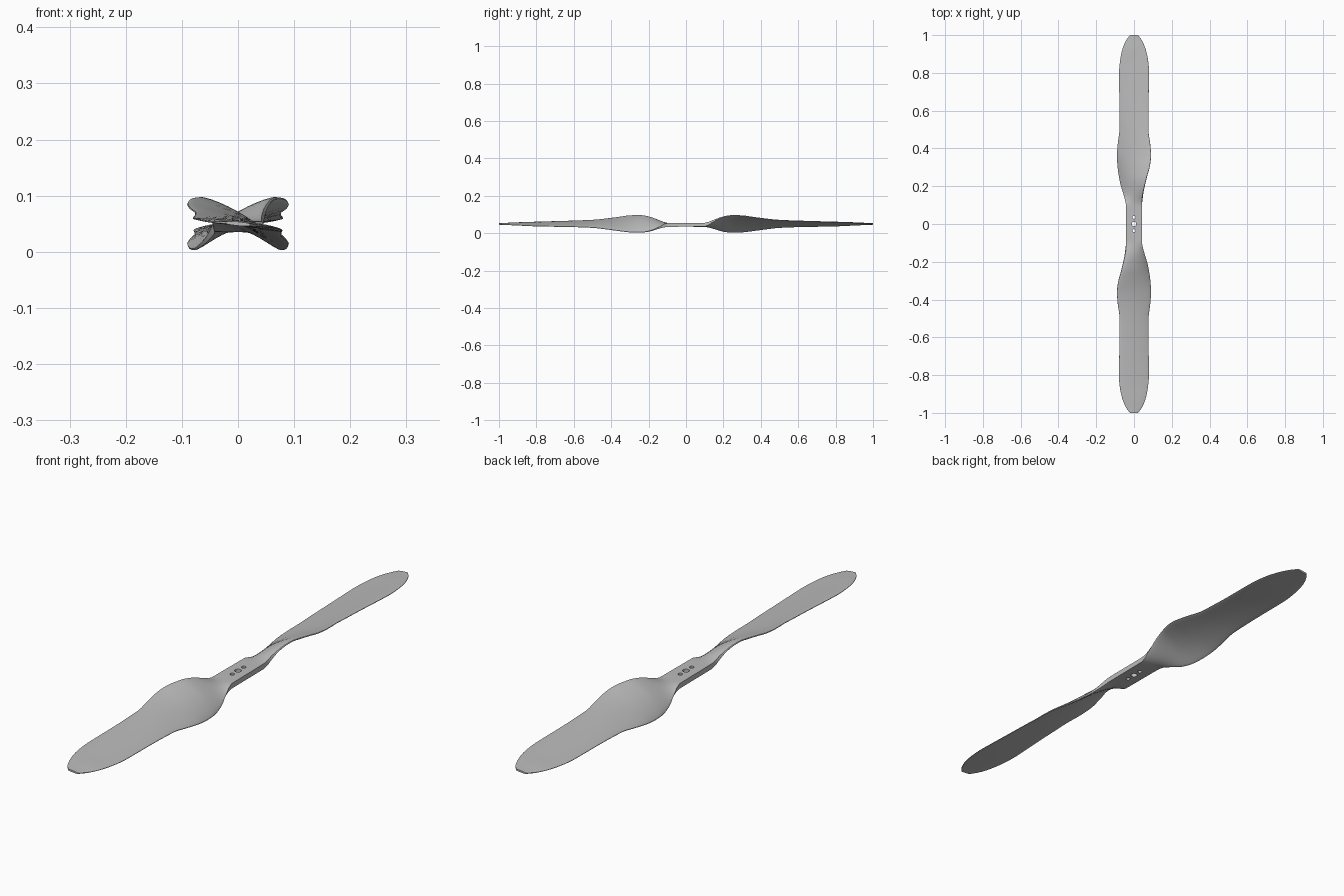
import bpy, bmesh, math
from mathutils import Vector

cube = bpy.data.objects.get("Cube")
if cube:
    bpy.data.objects.remove(cube)

grey = bpy.data.materials.new("light_grey")
grey.use_nodes = True
grey.diffuse_color = (0.5, 0.5, 0.5, 1)
grey.node_tree.nodes["Principled BSDF"].inputs["Base Color"].default_value = (0.5, 0.5, 0.5, 1)

# Stations: radius, high edge x, z, low edge x, z, thickness, edge bluntness, camber
STATIONS = [
    (0.00, .042, .045, -.042, .045, .020, 1.0, 0),
    (0.10, .042, .046, -.042, .044, .020, 1.0, 0),
    (0.15, .046, .068, -.052, .027, .018, .5, .003),
    (0.20, .056, .088, -.068, .010, .016, .25, .006),
    (0.25, .068, .096, -.079, .004, .015, .2, .008),
    (0.30, .082, .094, -.086, .006, .014, .2, .008),
    (0.36, .090, .086, -.090, .013, .013, .2, .007),
    (0.42, .086, .078, -.086, .021, .012, .2, .006),
    (0.50, .076, .070, -.077, .030, .011, .2, .005),
    (0.60, .076, .066, -.077, .034, .010, .2, .004),
    (0.80, .080, .060, -.079, .038, .009, .2, .003),
    (0.87, .074, .058, -.073, .041, .008, .2, .002),
    (0.93, .060, .055, -.060, .044, .008, .2, .002),
    (0.97, .043, .053, -.043, .046, .007, .3, .001),
    (1.00, .021, .052, -.021, .048, .007, .5, 0),
]


def station_at(r):
    """Smooth monotone blend of the stations at radius r."""
    s, last = STATIONS, len(STATIONS) - 1
    i = next(k for k in range(last) if r <= s[k + 1][0] + 1e-9)
    h = s[i + 1][0] - s[i][0]
    t = (r - s[i][0]) / h

    def slope(k, c):
        if k in (0, last):
            return 0 if k == 0 else (s[k][c] - s[k - 1][c]) / (s[k][0] - s[k - 1][0])
        a = (s[k][c] - s[k - 1][c]) / (s[k][0] - s[k - 1][0])
        b = (s[k + 1][c] - s[k][c]) / (s[k + 1][0] - s[k][0])
        return 2 * a * b / (a + b) if a * b > 0 else 0

    return [(2*t**3 - 3*t**2 + 1) * s[i][c] + (t**3 - 2*t**2 + t) * h * slope(i, c)
            + (3*t**2 - 2*t**3) * s[i + 1][c] + (t**3 - t**2) * h * slope(i + 1, c)
            for c in range(1, 8)]


def section(y):
    """Closed aerofoil loop at y; the negative half is the positive half turned about z."""
    xh, zh, xl, zl, thick, blunt, camber = station_at(abs(y))
    side = 1 if y >= 0 else -1
    high, low = Vector((xh, 0, zh)), Vector((xl, 0, zl))
    along = (high - low).normalized()
    normal = Vector((-along.z, 0, along.x))
    us = [-math.cos(math.pi * k / 14) for k in range(15)]

    def point(u, face):
        half = thick / 2 * (blunt + (1 - blunt) * math.sqrt(max(0, 1 - u * u)))
        p = (high + low) / 2 + (high - low) * u / 2 + normal * (camber * (1 - u * u) + face * half)
        return (p.x * side, y, p.z)

    top = [point(u, 1) for u in us]
    bottom = [point(u, -1) for u in us]
    if side < 0:
        top.reverse()
        bottom.reverse()
    return top + bottom[::-1]


# Blades and hub as one lofted body
radii = [0, .05, .08, .1] + [.1 + .02 * k for k in range(1, 44)] + [.975, .99, 1]
stations_y = [-r for r in radii[:0:-1]] + radii
bm = bmesh.new()
rings = [[bm.verts.new(p) for p in section(y)] for y in stations_y]
n = len(rings[0])
for a, b in zip(rings, rings[1:]):
    for k in range(n):
        bm.faces.new((a[k], a[(k + 1) % n], b[(k + 1) % n], b[k]))
bm.faces.new(rings[0])
bm.faces.new(rings[-1][::-1])
bmesh.ops.recalc_face_normals(bm, faces=bm.faces)
mesh = bpy.data.meshes.new("propeller")
bm.to_mesh(mesh)
bm.free()
mesh.materials.append(grey)
propeller = bpy.data.objects.new("propeller", mesh)
bpy.context.collection.objects.link(propeller)

# Shaft hole and two bolt holes
cutters = []
for y, radius in ((-.035, .008), (0, .012), (.035, .008)):
    bpy.ops.mesh.primitive_cylinder_add(vertices=24, radius=radius, depth=.2, location=(0, y, .045))
    cutter = bpy.context.object
    cutter.name = "hole_cutter"
    cutter.data.materials.append(grey)
    cutter.hide_render = True
    cutter.hide_set(True)
    mod = propeller.modifiers.new("hole", "BOOLEAN")
    mod.object = cutter
    mod.solver = "EXACT"
    cutters.append(cutter)

# Bake the holes and shade smoothly with crisp hub edges
bpy.context.view_layer.update()
baked = bpy.data.meshes.new_from_object(propeller.evaluated_get(bpy.context.evaluated_depsgraph_get()))
propeller.modifiers.clear()
propeller.data = baked
for cutter in cutters:
    bpy.data.objects.remove(cutter)
bpy.ops.object.select_all(action="DESELECT")
propeller.select_set(True)
bpy.context.view_layer.objects.active = propeller
bpy.ops.object.shade_smooth_by_angle(angle=math.radians(35))
